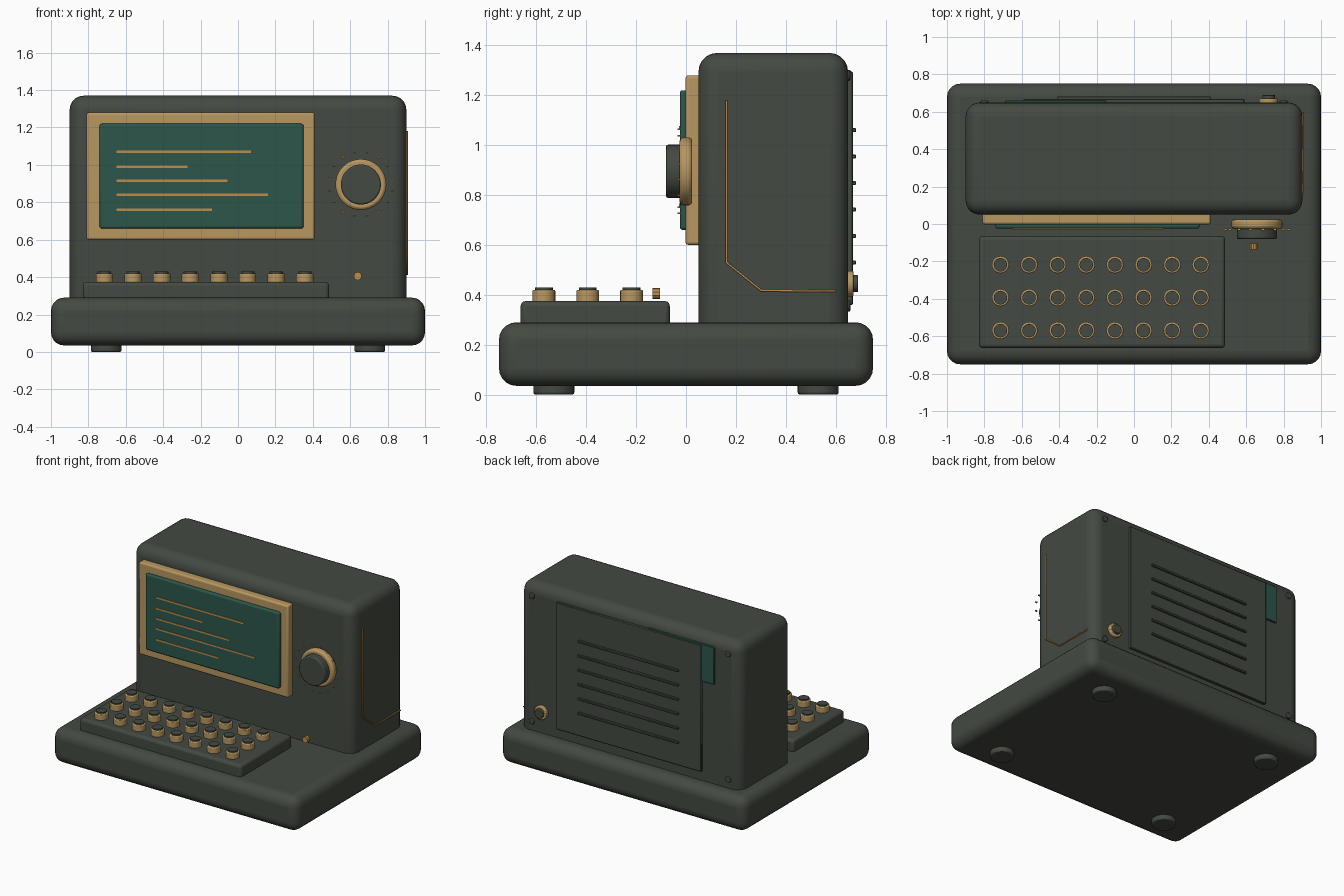
import bpy, math
from mathutils import Vector, Matrix

if "Cube" in bpy.data.objects:
    bpy.data.objects.remove(bpy.data.objects["Cube"])


def material(name, rgb):
    m = bpy.data.materials.new(name)
    m.diffuse_color = (*rgb, 1)
    m.use_nodes = True
    m.node_tree.nodes["Principled BSDF"].inputs["Base Color"].default_value = m.diffuse_color
    return m


CASE = material("dark olive grey", (0.058, 0.067, 0.054))
BRASS = material("brass", (0.48, 0.31, 0.117))
GREEN = material("deep green", (0.025, 0.093, 0.067))
COPPER = material("copper", (0.51, 0.27, 0.07))


def finish(ob, name, mat, bevel, segments):
    ob.name = name
    ob.data.materials.append(mat)
    if bevel:
        mod = ob.modifiers.new("Bevel", "BEVEL")
        mod.width, mod.segments = bevel, segments
        mod.limit_method = "ANGLE"
        mod.angle_limit = math.radians(40)
    bpy.ops.object.shade_smooth_by_angle(angle=math.radians(35))
    return ob


def box(name, mat, x, y, z, bevel=0, segments=3):
    """Box given by its (min, max) range on each axis."""
    bpy.ops.mesh.primitive_cube_add(size=1)
    ob = bpy.context.object
    size = Vector((x[1] - x[0], y[1] - y[0], z[1] - z[0], ))
    centre = Vector((sum(x) / 2, sum(y) / 2, sum(z) / 2))
    ob.data.transform(Matrix.Diagonal((*size, 1)))
    ob.location = centre
    return finish(ob, name, mat, bevel, segments)


def disc(name, mat, radius, start, end, bevel=0, sides=32):
    """Cylinder between two points."""
    a, b = Vector(start), Vector(end)
    bpy.ops.mesh.primitive_cylinder_add(vertices=sides, radius=radius, depth=(b - a).length)
    ob = bpy.context.object
    ob.data.transform((b - a).to_track_quat("Z", "Y").to_matrix().to_4x4())
    ob.location = (a + b) / 2
    return finish(ob, name, mat, bevel, 2)


# Base and feet
box("base", CASE, (-1, 1), (-0.75, 0.75), (0.035, 0.29), 0.07, 5)
for sx in (-1, 1):
    for sy in (-1, 1):
        disc("foot", CASE, 0.082, (sx * 0.705, sy * 0.53, 0), (sx * 0.705, sy * 0.53, 0.05), 0.008)

# Upright housing (its rounded bottom is sunk in the base)
box("housing", CASE, (-0.9, 0.9), (0.05, 0.65), (0.17, 1.37), 0.075, 5)

# Display: frame, glass and lines
box("screen_frame", BRASS, (-0.81, 0.41), (-0.002, 0.06), (0.60, 1.28), 0.012)
box("screen_glass", GREEN, (-0.74, 0.35), (-0.025, 0.01), (0.66, 1.22), 0.012)
for z, right in ((1.07, 0.07), (0.99, -0.27), (0.915, -0.055), (0.84, 0.16), (0.76, -0.14)):
    box("screen_line", COPPER, (-0.65, right), (-0.029, -0.022), (z - 0.006, z + 0.006))

# Dial with tick marks
DX, DZ = 0.657, 0.895
disc("dial_ring", BRASS, 0.136, (DX, 0.025, DZ), (DX, -0.026, DZ), 0.014, 48)
disc("dial_knob", CASE, 0.107, (DX, 0, DZ), (DX, -0.08, DZ), 0.008, 48)
for i in range(16):
    a = (i + 0.5) * math.tau / 16
    tick = box("dial_tick", COPPER, (-0.008, 0.008), (-0.005, 0.005), (-0.003, 0.003))
    tick.location = (DX + 0.172 * math.cos(a), -0.03, DZ + 0.172 * math.sin(a))

# Indicator lamp
disc("indicator_lamp", COPPER, 0.022, (0.64, -0.105, 0.405), (0.64, -0.135, 0.405), 0, 10)

# Keyboard with three rows of eight round keys
box("keyboard", CASE, (-0.83, 0.487), (-0.663, -0.065), (0.25, 0.375), 0.02)
for row in range(3):
    for col in range(8):
        x, y = -0.714 + col * 0.153, -0.57 + row * 0.176
        disc("key", BRASS, 0.046, (x, y, 0.37), (x, y, 0.42), 0.006, 24)
        disc("key_cap", CASE, 0.036, (x, y, 0.415), (x, y, 0.429), 0, 24)

# Copper trace on the right side
curve = bpy.data.curves.new("side_trace", "CURVE")
curve.dimensions = "3D"
curve.bevel_depth, curve.bevel_resolution = 0.005, 1
path = [(0.162, 1.18), (0.162, 0.53), (0.302, 0.417), (0.6, 0.415)]
spline = curve.splines.new("POLY")
spline.points.add(len(path) - 1)
for p, (y, z) in zip(spline.points, path):
    p.co = (0.904, y, z, 1)
curve.materials.append(COPPER)
bpy.context.collection.objects.link(bpy.data.objects.new("side_trace", curve))

# Rear panel, vents, green tag and screws
box("rear_panel", CASE, (-0.59, 0.59), (0.64, 0.669), (0.36, 1.295), 0.004, 1)
box("rear_tag", GREEN, (-0.69, -0.15), (0.64, 0.661), (1.025, 1.302), 0.004, 1)
for i in range(6):
    z = 0.53 + i * 0.106
    box("vent_slat", CASE, (-0.41, 0.41), (0.66, 0.682), (z - 0.008, z + 0.008), 0.003, 1)
for x in (-0.8, 0.8):
    for z in (0.355, 1.28):
        disc("rear_screw", CASE, 0.022, (x, 0.63, z), (x, 0.659, z), 0.004, 16)

# Rear socket
disc("socket_ring", BRASS, 0.051, (0.72, 0.64, 0.445), (0.72, 0.672, 0.445), 0.006)
disc("socket_core", CASE, 0.034, (0.72, 0.65, 0.445), (0.72, 0.69, 0.445), 0.004)
